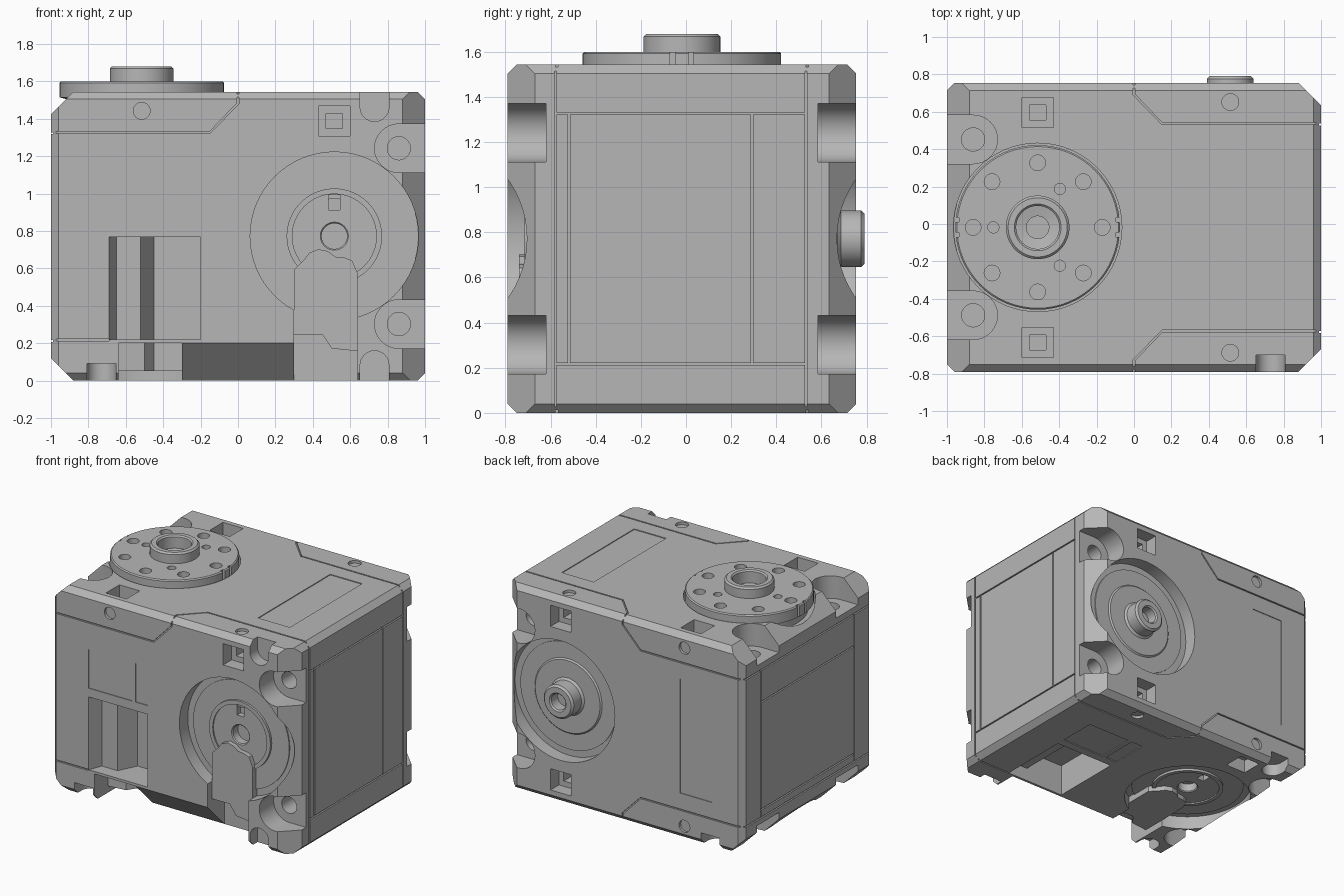
import bpy, bmesh, math
from mathutils import Vector

old = bpy.data.objects.get("Cube")
if old:
    bpy.data.objects.remove(old)

H = 0.772                              # half of the square section
SHIFT = Vector((0, -0.018, H))
CX = 0.515                             # distance of each axle from the middle

grey = bpy.data.materials.new("housing grey")
grey.use_nodes = True
grey.diffuse_color = (0.47, 0.47, 0.47, 1)
grey.node_tree.nodes["Principled BSDF"].inputs["Base Color"].default_value = (0.47, 0.47, 0.47, 1)

# Face frames: x along the body, o outward from the face, v across the face
def front(x, o, v):
    return Vector((x, -H - o, v))

def back(x, o, v):
    return Vector((x, H + o, v))

def end(x, o, v):
    return Vector((1 + o, x, v))

def swapped(f):
    """Same feature on the other axle: turned end for end, y and z exchanged."""
    def g(x, o, v):
        p = f(x, o, v)
        return Vector((-p.x, p.z, p.y))
    return g

bottom, top = swapped(front), swapped(back)
SIDES = (front, back, bottom, top)

def prism(bm, f, pts, o0, o1=0.1):
    a = [bm.verts.new(f(x, o0, v)) for x, v in pts]
    b = [bm.verts.new(f(x, o1, v)) for x, v in pts]
    faces = [bm.faces.new(a), bm.faces.new(b[::-1])]
    for i in range(len(a)):
        j = (i + 1) % len(a)
        faces.append(bm.faces.new((a[i], b[i], b[j], a[j])))
    bmesh.ops.recalc_face_normals(bm, faces=faces)

def box(bm, f, x0, x1, v0, v1, o0, o1=0.1):
    prism(bm, f, [(x0, v0), (x1, v0), (x1, v1), (x0, v1)], o0, o1)

def arc(x, v, r, a0, a1, n):
    angles = [a0 + (a1 - a0) * i / n for i in range(n + 1)]
    return [(x + r * math.cos(t), v + r * math.sin(t)) for t in angles]

def rod(bm, f, x, v, r, o0, o1=0.1, n=32):
    prism(bm, f, arc(x, v, r, 0, math.tau, n)[:-1], o0, o1)

def open_slot(bm, f, x, v, r, dx, dv, o0):
    """Round-ended slot running off the face along (dx, dv)."""
    a = math.atan2(dv, dx) + math.pi / 2
    pts = arc(x, v, r, a, a + math.pi, 16)
    far = [(px + dx, pv + dv) for px, pv in (pts[-1], pts[0])]
    prism(bm, f, pts + far, o0)

def groove(bm, f, line):
    """Thin seam following a polyline, offset to both sides of it."""
    w = 0.005
    line = [Vector(p) for p in line]
    left, right = [], []
    for i, p in enumerate(line):
        d = (line[min(i + 1, len(line) - 1)] - line[max(i - 1, 0)]).normalized()
        side = Vector((-d.y, d.x)) * w
        left.append(p + side)
        right.append(p - side)
    prism(bm, f, left + right[::-1], -0.012, 0.05)

def finish(name, bm):
    me = bpy.data.meshes.new(name)
    bmesh.ops.recalc_face_normals(bm, faces=bm.faces)
    bm.to_mesh(me)
    bm.free()
    ob = bpy.data.objects.new(name, me)
    bpy.context.collection.objects.link(ob)
    me.materials.append(grey)
    ob.location = SHIFT
    return ob

def smooth(ob):
    bpy.ops.object.select_all(action='DESELECT')
    ob.select_set(True)
    bpy.context.view_layer.objects.active = ob
    bpy.ops.object.shade_smooth_by_angle(angle=math.radians(30))

def cut(ob, bm):
    """Subtract a set of separate solids, using the fast solver when it can."""
    me = bpy.data.meshes.new("cutter")
    bm.to_mesh(me)
    bm.free()
    tool = bpy.data.objects.new("cutter", me)
    bpy.context.collection.objects.link(tool)
    tool.location = SHIFT
    tool.hide_render = True
    mod = ob.modifiers.new("cut", 'BOOLEAN')
    mod.operation, mod.object = 'DIFFERENCE', tool
    for solver in ('MANIFOLD', 'EXACT'):
        mod.solver = solver
        deps = bpy.context.evaluated_depsgraph_get()
        result = bpy.data.meshes.new_from_object(ob.evaluated_get(deps))
        if len(result.polygons) not in (0, len(ob.data.polygons)):
            break
    ob.modifiers.clear()
    ob.data = result
    bpy.data.objects.remove(tool)

def lathe(name, f, profile):
    """Turn a (radius, outward) profile about the axle of a face."""
    bm = bmesh.new()
    verts = [bm.verts.new(f(CX + r, o, 0)) for r, o in profile]
    edges = [bm.edges.new(e) for e in zip(verts, verts[1:])]
    axis = f(0, 1, 0) - f(0, 0, 0)
    bmesh.ops.spin(bm, geom=verts + edges, cent=f(CX, 0, 0), axis=axis,
                   angle=math.tau, steps=64)
    bmesh.ops.remove_doubles(bm, verts=bm.verts, dist=0.0005)
    return finish(name, bm)

# Housing block with chamfered edges
bm = bmesh.new()
bmesh.ops.create_cube(bm, size=2)
bmesh.ops.scale(bm, vec=(1, H, H), verts=bm.verts)
planes = []
for s in (-1, 1):
    planes += [((0, s, t), 0.04) for t in (-1, 1)]
    planes += [((1, s, 0), 0.12), ((1, 0, s), 0.04), ((-1, s, 0), 0.04), ((-1, 0, s), 0.12)]
for n, c in planes:
    n = Vector(n)
    on_plane = Vector((n.x, n.y * H, n.z * H)) - n * c / 2
    r = bmesh.ops.bisect_plane(bm, geom=bm.verts[:] + bm.edges[:] + bm.faces[:],
                               plane_co=on_plane, plane_no=n, clear_outer=True)
    rim = [e for e in r["geom_cut"] if isinstance(e, bmesh.types.BMEdge)]
    bmesh.ops.edgeloop_fill(bm, edges=rim)
housing = finish("housing", bm)

# Axle recesses, screw ears, nut sockets, dimples and shallow panels
bm = bmesh.new()
inner = bmesh.new()
for f in SIDES:
    plain = f in (back, top)
    rod(bm, f, CX, 0, 0.45, -0.1, n=64)
    rod(inner, f, CX, 0, 0.2, -0.16, -0.05)
    for s in (-1, 1):
        open_slot(bm, f, 0.86, s * 0.47, 0.13, 0.24, 0, -0.17)
        rod(inner, f, 0.86, s * 0.47, 0.062, -0.4, -0.1)
        if plain or s > 0:
            v = s * 0.615
            box(bm, f, CX - 0.085, CX + 0.085, v - 0.08, v + 0.08, -0.1)
            box(inner, f, CX - 0.045, CX + 0.045, v - 0.04, v + 0.04, -0.2, -0.05)
            rod(bm, f, -CX, s * 0.67, 0.045, -0.02, n=24)
        if not plain:
            open_slot(bm, f, 0.73, s * 0.69, 0.077, 0, s * 0.2, -0.09)
    if plain:
        box(bm, f, -0.745, -0.48, -0.43, 0.43, -0.006)
    else:
        box(bm, f, -0.69, -0.33, 0.06, 0.35, -0.006)
        box(bm, f, -0.3, -0.2, 0.06, 0.35, -0.006)
cut(housing, bm)
cut(housing, inner)

# Cable channels and stepped connector pockets
bm = bmesh.new()
pocket = [(-0.69, 0.1), (-0.69, 0), (-0.65, -0.1), (-0.52, -0.1),
          (-0.45, -0.24), (-0.2, -0.24), (-0.2, 0.1)]
for f in (front, bottom):
    box(bm, f, 0.3, 0.64, -0.9, -0.2, -0.2)
    prism(bm, lambda a, e, b: f(a, b, e), pocket, -0.553, -0.005)
cut(housing, bm)

# Sloped cut under the front edge
bm = bmesh.new()
prism(bm, lambda a, e, b: front(e, a, b),
      [(0.1, -H + 0.3), (0.1, -H - 0.1), (-0.3, -H - 0.1)], -0.3, 0.3)
cut(housing, bm)

# Seams of the corner covers
for pair in ((front, back), (bottom, top)):
    bm = bmesh.new()
    for f in pair:
        for s in (-1, 1):
            if s > 0 or f is pair[1]:
                groove(bm, f, [(-0.98, s * 0.555), (-0.15, s * 0.555),
                               (0, s * 0.71), (0, s * 0.8)])
            else:
                groove(bm, f, [(-0.98, -0.555), (-0.69, -0.555)])
    cut(housing, bm)

# Panel seams on both ends
upright, level = bmesh.new(), bmesh.new()
for f in (end, swapped(end)):
    for y, reach in ((-0.56, 0.75), (0.55, 0.75), (-0.5, 0.55), (0.31, 0.55)):
        groove(upright, f, [(y, -reach), (y, reach)])
    for v in (-0.555, 0.555):
        groove(level, f, [(-0.56, v), (0.55, v)])
cut(housing, upright)
cut(housing, level)
smooth(housing)

# Idler hubs and cable tongues
for f, side in ((front, "front"), (bottom, "bottom")):
    hub = lathe(side + "_idler_hub", f, [
        (0, -0.2), (0.4, -0.2), (0.4, -0.092), (0.255, -0.092), (0.255, -0.075),
        (0.225, -0.075), (0.225, -0.085), (0.075, -0.085), (0.068, -0.092),
        (0.068, -0.15), (0, -0.15)])
    bm = bmesh.new()
    box(bm, f, CX - 0.03, CX + 0.03, 0.14, 0.22, -0.13)
    cut(hub, bm)
    smooth(hub)
    bm = bmesh.new()
    prism(bm, f, [(0.3, -0.525), (0.45, -0.525), (0.5, -0.6), (0.64, -0.615),
                  (0.64, -0.2), (0.61, -0.13), (0.57, -0.115), (0.52, -0.11),
                  (0.48, -0.08), (0.43, -0.07), (0.38, -0.09), (0.35, -0.13),
                  (0.3, -0.18)], -0.22, -0.05)
    finish(side + "_cable_tongue", bm)

# Rear output hub with hollow shaft
smooth(lathe("rear_output_hub", back, [
    (0, -0.2), (0.4, -0.2), (0.4, -0.092), (0.28, -0.092), (0.27, -0.082),
    (0.14, -0.082), (0.125, -0.068), (0.125, 0.022), (0.111, 0.036),
    (0.07, 0.036), (0.06, 0.026), (0.06, -0.05), (0, -0.05)]))

# Top output horn with bolt circle and edge marks
horn = lathe("top_output_horn", top, [
    (0, -0.2), (0.4, -0.2), (0.4, -0.04), (0.44, -0.03), (0.44, 0.048),
    (0.432, 0.056), (0.17, 0.056), (0.17, 0.124), (0.158, 0.136),
    (0.125, 0.136), (0.115, 0.126), (0.115, 0.04), (0.06, 0.03),
    (0.06, -0.06), (0, -0.06)])
bm = bmesh.new()
for count, ring, r in ((8, 0.345, 0.042), (3, 0.237, 0.03)):
    for x, v in arc(CX, 0, ring, 0, math.tau, count)[:-1]:
        rod(bm, top, x, v, r, 0.0, n=20)
for x in (CX - 0.44, CX + 0.44):
    for v in (-0.04, 0.04):
        box(bm, top, x - 0.02, x + 0.02, v - 0.012, v + 0.012, -0.1)
cut(horn, bm)
smooth(horn)
